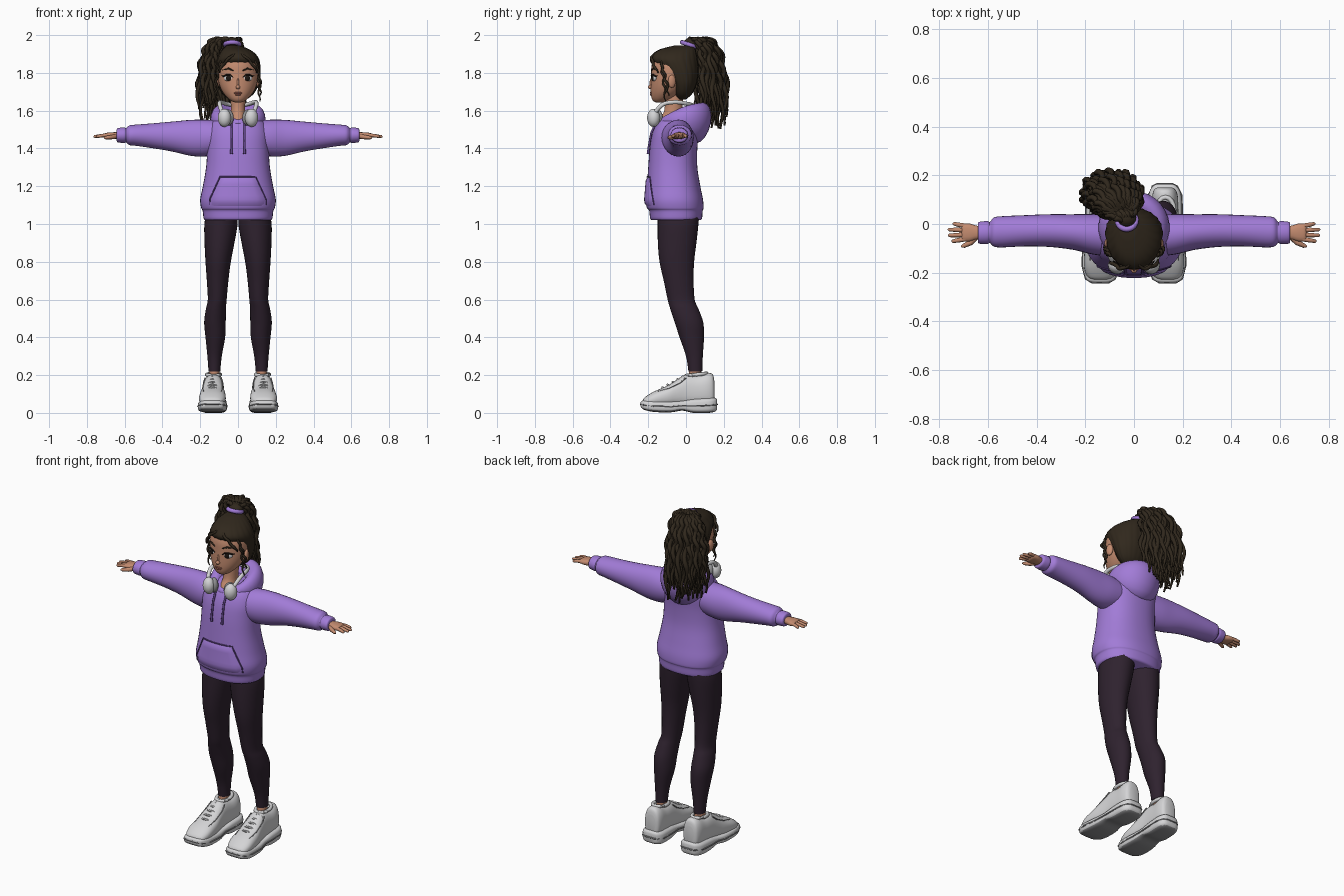
import bpy, bmesh, math, random
from mathutils import Vector as V, Matrix

if "Cube" in bpy.data.objects:
    bpy.data.objects.remove(bpy.data.objects["Cube"])

random.seed(4)


def material(name, r, g, b):
    m = bpy.data.materials.new(name)
    m.diffuse_color = (r, g, b, 1)
    m.use_nodes = True
    m.node_tree.nodes["Principled BSDF"].inputs["Base Color"].default_value = m.diffuse_color
    return m


PURPLE = material("purple cloth", 0.36, 0.2, 0.68)
SEAM = material("dark purple seam", 0.12, 0.06, 0.25)
LEGGING = material("dark plum", 0.028, 0.016, 0.028)
SKIN = material("skin", 0.55, 0.26, 0.16)
HAIR = material("dark brown hair", 0.03, 0.021, 0.012)
WHITE = material("off white", 0.66, 0.66, 0.67)
GREY = material("mid grey", 0.28, 0.28, 0.29)
BLACK = material("eye black", 0.012, 0.008, 0.006)
LIP = material("lip", 0.36, 0.12, 0.09)


def refine(rows, k=4):
    """Catmull-Rom interpolation between rows of numbers."""
    out = []
    for i in range(len(rows) - 1):
        a, b, c, d = (rows[max(0, min(len(rows) - 1, j))] for j in range(i - 1, i + 3))
        for s in range(k):
            t = s / k
            out.append([0.5 * (2*q + (r - p)*t + (2*p - 5*q + 4*r - w)*t*t + (3*q - p - 3*r + w)*t**3)
                        for p, q, r, w in zip(a, b, c, d)])
    return out + [list(rows[-1])]


def skin_rings(bm, rings, n=24, p=2.0, ripple=0.0, closed=False):
    """Skin superellipse rings given as (centre, axis u, axis v)."""
    loops = []
    for c, u, v in rings:
        loop = []
        for i in range(n):
            a = 2 * math.pi * i / n
            ca, sa = math.cos(a), math.sin(a)
            f = 1 + ripple * (i % 3 == 0)
            x = math.copysign(abs(ca) ** (2 / p), ca) * f
            y = math.copysign(abs(sa) ** (2 / p), sa) * f
            loop.append(bm.verts.new(c + u * x + v * y))
        loops.append(loop)
    m = len(loops)
    for j in range(m if closed else m - 1):
        a, b = loops[j], loops[(j + 1) % m]
        for i in range(n):
            bm.faces.new((a[i], a[(i + 1) % n], b[(i + 1) % n], b[i]))
    if not closed:
        bm.faces.new(loops[0])
        bm.faces.new(loops[-1])


def finish(name, bm, *mats, rule=None, angle=50):
    bmesh.ops.recalc_face_normals(bm, faces=bm.faces)
    for f in bm.faces:
        f.smooth = True
        if rule:
            f.material_index = rule(f)
    me = bpy.data.meshes.new(name)
    bm.to_mesh(me)
    bm.free()
    for m in mats:
        me.materials.append(m)
    me.set_sharp_from_angle(angle=math.radians(angle))
    ob = bpy.data.objects.new(name, me)
    bpy.context.collection.objects.link(ob)
    return ob


def upright(name, rows, mat, p=2.0, n=32, ripple=0.0):
    """Loft along z from rows of (z, centre x, half width, front y, back y)."""
    bm = bmesh.new()
    skin_rings(bm, [(V((cx, (f + b) / 2, z)), V((rx, 0, 0)), V((0, (b - f) / 2, 0)))
                    for z, cx, rx, f, b in refine(rows)], n, p, ripple)
    return finish(name, bm, mat)


def add_tube(bm, pts, radii, n=6, closed=False):
    pts = [V(q) for q in pts]
    m, rings = len(pts), []
    for i, q in enumerate(pts):
        t = (pts[(i + 1) % m] - pts[i - 1]) if closed else pts[min(i + 1, m - 1)] - pts[max(i - 1, 0)]
        t.normalize()
        u = t.cross(V((0.31, 0.9, 0.2))).normalized()
        r = radii[i] if isinstance(radii, list) else radii
        rings.append((q, u * r, t.cross(u) * r))
    skin_rings(bm, rings, n, closed=closed)


def tube(name, pts, radii, mat, n=8, closed=False):
    bm = bmesh.new()
    add_tube(bm, pts, radii, n, closed)
    return finish(name, bm, mat)


def ball(name, c, r, mat, turn=0.0):
    bm = bmesh.new()
    mx = Matrix.Translation(c) @ Matrix.Rotation(turn, 4, 'Z') @ Matrix.Diagonal((*r, 1))
    bmesh.ops.create_uvsphere(bm, u_segments=20, v_segments=12, radius=1, matrix=mx)
    return finish(name, bm, mat)


# Hoodie body with hem
torso = [(1.02, 0, .172, -.18, .075), (1.03, 0, .182, -.19, .085), (1.07, 0, .187, -.195, .088),
         (1.085, 0, .195, -.207, .093), (1.13, 0, .2, -.213, .09), (1.2, 0, .186, -.207, .076),
         (1.3, 0, .169, -.2, .06), (1.4, 0, .163, -.192, .06), (1.48, 0, .162, -.178, .068),
         (1.54, 0, .14, -.152, .07), (1.57, 0, .09, -.115, .05), (1.58, 0, .05, -.09, .02)]
upright("hoodie_body", torso, PURPLE, 2.3, 40)


def front_y(x, z):
    for a, b in zip(torso, torso[1:]):
        if z <= b[0]:
            t = (z - a[0]) / (b[0] - a[0])
            rx, f, k = (a[i] + (b[i] - a[i]) * t for i in (2, 3, 4))
            return (f + k) / 2 - (k - f) / 2 * (1 - min(1, abs(x / rx)) ** 2.3) ** (1 / 2.3)
    return -.12


# Hood draped round the neck, thick behind
bm = bmesh.new()
rings = []
for i in range(32):
    a = 2 * math.pi * i / 32
    t = (1 - math.cos(a)) / 2
    out = V((math.sin(a), -math.cos(a), 0))
    rings.append((V((.103 * math.sin(a), -.135 + .205 * t, 1.535 + .018 * math.sin(t * math.pi))),
                  out * (.022 + .04 * t), V((0, .02 * t, .02 + .088 * t))))
skin_rings(bm, rings, 16, closed=True)
finish("hood", bm, PURPLE)

# Front pocket following the belly, with a stitched outline
def pocket_half(z):
    return .15 if z < 1.13 else .15 - .055 * (z - 1.13) / .12

bm = bmesh.new()
grid = []
for j in range(9):
    z = 1.09 + .02 * j
    row = []
    for i in range(13):
        x = pocket_half(z) * (i / 6 - 1)
        edge = i in (0, 12) or j in (0, 8)
        row.append(bm.verts.new((x, front_y(x, z) - (-.002 if edge else .009), z)))
    grid.append(row)
for a, b in zip(grid, grid[1:]):
    for i in range(12):
        bm.faces.new((a[i], a[i + 1], b[i + 1], b[i]))
finish("pocket", bm, PURPLE)
side = [(pocket_half(z), z) for z in (1.1, 1.13, 1.16, 1.19, 1.22, 1.25)]
line = side + [(x, 1.25) for x in (.06, .02, -.02, -.06)] + [(-x, z) for x, z in side[::-1]]
tube("pocket_seam", [(x, front_y(x, z) - .003, z) for x, z in line], .0035, SEAM, 6)

sleeve = [(.08, -.05, 1.46, .085, .085), (.17, -.042, 1.455, .083, .097), (.25, -.033, 1.456, .073, .095),
          (.35, -.027, 1.463, .067, .079), (.45, -.028, 1.467, .064, .066), (.54, -.032, 1.47, .064, .056),
          (.575, -.033, 1.47, .06, .052), (.592, -.035, 1.47, .043, .038), (.602, -.035, 1.47, .047, .041),
          (.635, -.036, 1.47, .045, .038), (.642, -.036, 1.47, .038, .03)]
leg = [(1.06, .085, .08, -.15, .07), (1.0, .09, .088, -.15, .066), (.9, .098, .079, -.149, .055),
       (.8, .105, .067, -.14, .043), (.7, .108, .057, -.118, .04), (.6, .11, .05, -.097, .046),
       (.55, .117, .053, -.083, .066), (.48, .122, .057, -.06, .091), (.4, .12, .052, -.034, .095),
       (.3, .124, .038, 0, .089), (.22, .125, .031, .013, .086)]
# Shoe rows: y, bottom z, top z, half width
upper = [(-.228, .045, .07, .03), (-.215, .03, .085, .055), (-.17, .03, .113, .07), (-.1, .03, .143, .068),
         (-.05, .03, .175, .06), (0, .03, .203, .054), (.06, .03, .2, .053), (.11, .03, .212, .053),
         (.14, .03, .205, .045), (.15, .05, .17, .03)]
sole = [(-.24, .035, .058, .035), (-.225, .018, .066, .06), (-.17, .005, .066, .076), (-.08, .003, .062, .074),
        (-.02, .012, .065, .066), (.04, 0, .075, .068), (.12, 0, .08, .067), (.155, .008, .08, .05),
        (.165, .02, .07, .03)]

for s, tag in ((1, "left"), (-1, "right")):
    # Sleeve with cuff
    bm = bmesh.new()
    skin_rings(bm, [(V((s * x, y, z)), V((0, ry, 0)), V((0, 0, rz))) for x, y, z, ry, rz in refine(sleeve)], 28)
    finish(tag + "_sleeve", bm, PURPLE)

    # Hand: palm, four fingers and thumb
    bm = bmesh.new()
    palm = [(.62, .024, .019), (.65, .029, .018), (.675, .037, .017), (.7, .037, .014), (.708, .03, .008)]
    skin_rings(bm, [(V((s * x, -.035, 1.468)), V((0, ry, 0)), V((0, 0, rz))) for x, ry, rz in refine(palm)], 16, 2.5)
    for k, tip in enumerate((.75, .764, .765, .745)):
        y = -.062 + .018 * k
        dy = (k - 1.5) * .003
        add_tube(bm, [(s * .69, y, 1.47), (s * .72, y + dy, 1.468), (s * (tip - .005), y + 2 * dy, 1.463),
                      (s * tip, y + 2 * dy, 1.462)], [.0095, .0095, .0075, .003], 8)
    add_tube(bm, [(s * .645, -.05, 1.464), (s * .67, -.076, 1.46), (s * .7, -.09, 1.457), (s * .71, -.093, 1.456)],
             [.013, .012, .009, .003], 8)
    finish(tag + "_hand", bm, SKIN)

    # Legging and bare ankle
    upright(tag + "_legging", [(z, s * cx, rx, f, b) for z, cx, rx, f, b in leg], LEGGING)
    upright(tag + "_ankle", [(.15, s * .13, .03, .01, .085), (.2, s * .126, .027, .015, .08),
                             (.24, s * .125, .027, .018, .08)], SKIN)

    # Sneaker: upper, chunky sole with grey tread, trim and laces
    for part, rows, p in (("shoe_upper", upper, 2.4), ("shoe_sole", sole, 4)):
        bm = bmesh.new()
        skin_rings(bm, [(V((s * (.131 - .03 * y), y, (b + t) / 2)), V((w, 0, 0)), V((0, 0, (t - b) / 2)))
                        for y, b, t, w in refine(rows)], 28, p)
        is_sole = part == "shoe_sole"
        finish(f"{tag}_{part}", bm, WHITE, GREY,
               rule=lambda f: int(is_sole and f.normal.z < -.75))
    rim = [(-1, r) for r in sole] + [(1, r) for r in sole[::-1]]
    tube(tag + "_sole_groove", [(s * (.131 - .03 * y) + e * w, y, (b + t) / 2) for e, (y, b, t, w) in rim],
         .0045, GREY, 6, True)
    bm = bmesh.new()
    for k in range(5):
        y, z = -.125 + .027 * k, .135 + .0145 * k
        add_tube(bm, [(s * .135 + d * .034, y + .012 * abs(d), z - .014 * d * d) for d in (-1, -.5, 0, .5, 1)], .006)
    finish(tag + "_laces", bm, WHITE)
    bm = bmesh.new()
    for e in (-1, 1):
        add_tube(bm, [(s * .135 + e * .046, -.15, .113), (s * .134 + e * .052, -.09, .13),
                      (s * .132 + e * .05, -.03, .16), (s * .131 + e * .043, .0, .185)], .0035)
    finish(tag + "_shoe_seam", bm, GREY)
    tube(tag + "_shoe_collar", [(s * .129 + .036 * math.cos(a), .055 + .055 * math.sin(a), .203 + .006 * math.sin(a))
                                for a in [math.pi * i / 8 for i in range(16)]], .01, WHITE, 8, True)

    # Ear, eye, lash and brow
    ball(tag + "_ear", (s * .109, -.075, 1.755), (.012, .021, .034), SKIN, s * .3)
    ball(tag + "_eye_white", (s * .051, -.168, 1.772), (.026, .01, .016), WHITE, s * .35)
    ball(tag + "_iris", (s * .05, -.1735, 1.772), (.015, .008, .0155), BLACK, s * .35)
    tube(tag + "_lash", [(s * .025, -.183, 1.776), (s * .04, -.183, 1.789), (s * .058, -.175, 1.79),
                         (s * .078, -.158, 1.781), (s * .086, -.15, 1.787)], [.002, .004, .005, .004, .001], BLACK)
    tube(tag + "_brow", [(s * .025, -.183, 1.812), (s * .05, -.174, 1.823), (s * .08, -.147, 1.815)],
         [.003, .005, .002], HAIR)

    # Headphone cup with cushion, drawstring
    ball(tag + "_headphone_cup", (s * .072, -.172, 1.562), (.036, .033, .048), WHITE, s * .7)
    ball(tag + "_headphone_cushion", (s * .052, -.15, 1.562), (.034, .022, .044), GREY, s * .7)
    tube(tag + "_drawstring", [(s * .035, front_y(.035, z) - .008, z) for z in (1.53, 1.48, 1.44, 1.4, 1.37)],
         [.006, .006, .006, .006, .008], SEAM)

# Headphone band behind the neck
band = refine([(-.085, -.16, 1.595), (-.098, -.12, 1.635), (-.09, -.05, 1.645), (-.055, .01, 1.635), (0, .03, 1.63),
               (.055, .01, 1.635), (.09, -.05, 1.645), (.098, -.12, 1.635), (.085, -.16, 1.595)])
tube("headphone_band", band, .011, WHITE, 10)

# Neck, head and face
upright("neck", [(1.53, 0, .04, -.15, .0), (1.56, 0, .042, -.14, -.01), (1.6, 0, .038, -.115, -.02),
                 (1.7, 0, .04, -.11, -.01)], SKIN)
upright("head", [(1.644, 0, .018, -.16, -.125), (1.652, 0, .036, -.174, -.1), (1.67, 0, .058, -.183, -.06),
                 (1.7, 0, .082, -.187, -.02), (1.74, 0, .1, -.187, .01), (1.79, 0, .108, -.185, .03),
                 (1.84, 0, .106, -.182, .04), (1.88, 0, .09, -.165, .035), (1.91, 0, .06, -.13, .01)], SKIN)
ball("nose", (0, -.19, 1.725), (.012, .012, .011), SKIN)
ball("nose_bridge", (0, -.183, 1.745), (.007, .01, .026), SKIN)
ball("upper_lip", (0, -.184, 1.694), (.022, .008, .005), LIP)
ball("lower_lip", (0, -.183, 1.685), (.017, .009, .006), LIP)

# Swept-back hair, bun base and hair tie
upright("hair_cap", [(1.66, 0, .045, -.04, .0), (1.69, 0, .082, -.065, .032), (1.74, 0, .107, -.088, .055),
                     (1.79, 0, .115, -.118, .064), (1.83, 0, .116, -.15, .065), (1.87, 0, .11, -.184, .062),
                     (1.9, -.003, .094, -.173, .056), (1.925, -.012, .07, -.135, .05),
                     (1.945, -.025, .035, -.06, .04)], HAIR, 2, 60, .025)
ball("ponytail_base", (-.03, .025, 1.955), (.04, .038, .032), HAIR)
tie = [(-.03 + .038 * math.cos(a), .015 + .036 * math.sin(a), 1.95 - .012 * math.sin(a))
       for a in [math.pi * i / 12 for i in range(24)]]
tube("hair_tie", tie, .012, PURPLE, 10, True)


def curl(bm, p0, p1, p2, p3, rad, wave, turns, steps=36):
    """Corkscrew strand along a cubic path."""
    ph = random.uniform(0, 6.28)
    pts, radii = [], []
    for i in range(steps + 1):
        t = i / steps
        q = p0 * (1-t)**3 + p1 * 3*t*(1-t)**2 + p2 * 3*t*t*(1-t) + p3 * t**3
        a = ph + turns * 6.283 * t
        w = wave * min(1, t * 1.6)
        pts.append(q + V((w * math.cos(a), w * math.sin(a), 0)))
        radii.append(rad * (.75 + .25 * min(1, 3 * t)) * (1 if t < .8 else 1.15 - .75 * (t - .8) / .2))
    add_tube(bm, pts, radii, 6)


# Curly ponytail hanging behind and to one side
bm = bmesh.new()
root = V((-.03, .03, 1.955))
for i in range(84):
    a, r = i * 2.39996, math.sqrt((i + .5) / 84)
    x, y = -.093 + .128 * r * math.cos(a), .128 + .092 * r * math.sin(a)
    if x > -.12:
        y = max(y, .085)
    end = 1.5 + random.uniform(0, .13) + .06 * max(0, -(x + .12) / .1) + .4 * max(0, x)
    tgt = V((x, y, 1.93 + random.uniform(-.02, .03)))
    start = root + V((.022 * math.cos(a), .02 * math.sin(a), 0))
    mid = start.lerp(tgt, .55)
    mid.z = 2.0 + .03 * r
    curl(bm, start, mid, tgt, V((x, y + .005, end)), .0125, .009, random.uniform(4, 6))
finish("ponytail", bm, HAIR, angle=80)

# Loose locks beside the face and on the forehead
bm = bmesh.new()
for s in (1, -1):
    for dx, y, z, rad in ((0, -.11, 1.65, .006), (.004, -.095, 1.68, .007)):
        curl(bm, V((s * .085, -.13, 1.87)), V((s * .11, -.135, 1.83)), V((s * (.116 + dx), y, 1.76)),
             V((s * (.112 + dx), y, z)), rad, .006, 4, 28)
    curl(bm, V((s * .02, -.165, 1.9)), V((s * .04, -.2, 1.88)), V((s * .085, -.175, 1.86)),
         V((s * .098, -.15, 1.8)), .008, .004, 2, 20)
finish("face_locks", bm, HAIR, angle=80)
